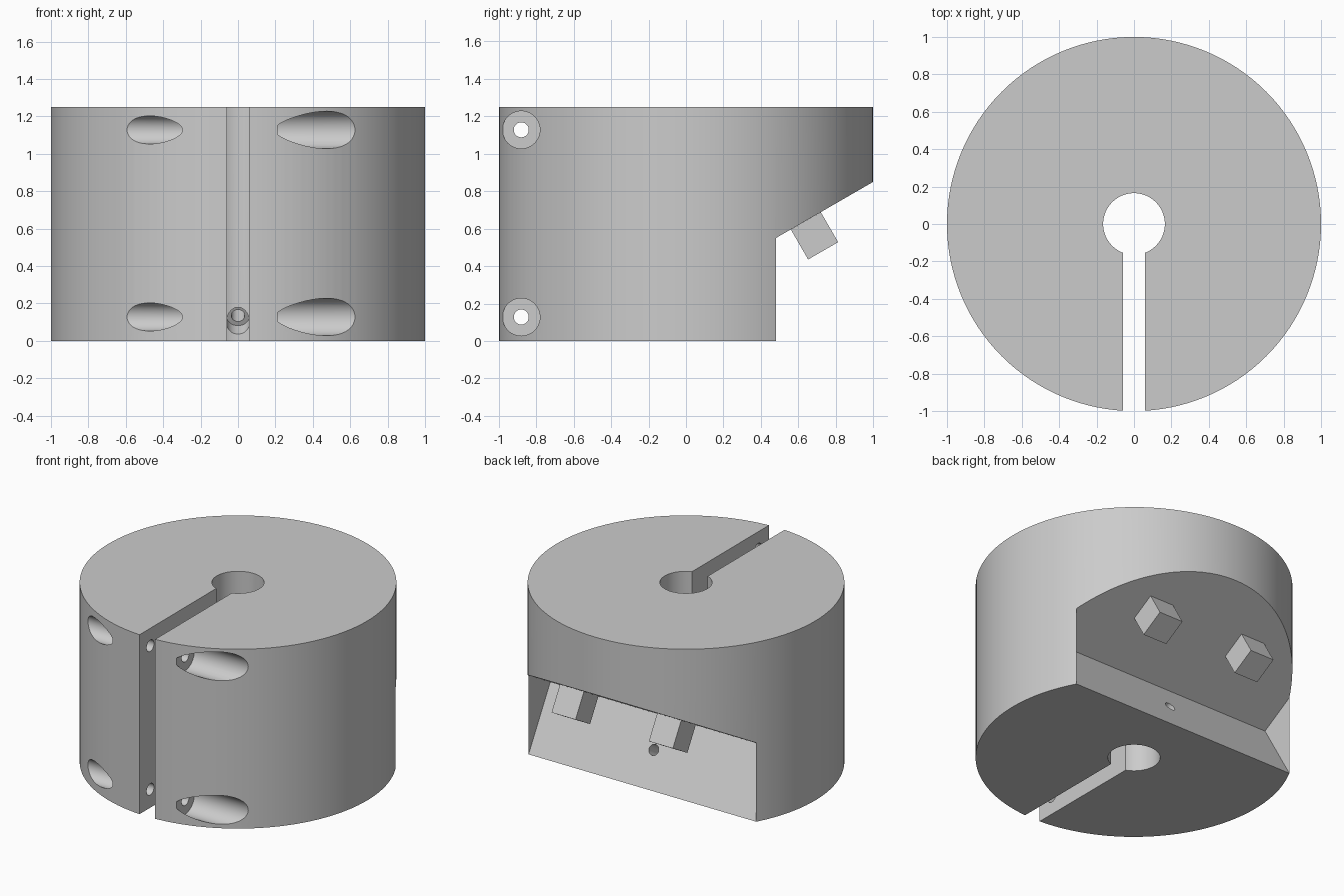
import bpy, bmesh, math
from mathutils import Vector, Matrix

cube = bpy.data.objects.get("Cube")
if cube:
    bpy.data.objects.remove(cube, do_unlink=True)

HEIGHT = 1.25
SLOPE = math.radians(30)
RISE = Vector((0, math.cos(SLOPE), math.sin(SLOPE)))      # up along the sloped face
OUT = Vector((0, math.sin(SLOPE), -math.cos(SLOPE)))      # out of the sloped face
CORNER = Vector((0, 0.242, 0.4125))                       # deepest line of the notch

steel = bpy.data.materials.new("plain_grey")
steel.use_nodes = True
grey = (0.6, 0.6, 0.6, 1)
steel.diffuse_color = grey
steel.node_tree.nodes["Principled BSDF"].inputs["Base Color"].default_value = grey


def finish(name, bm):
    bmesh.ops.recalc_face_normals(bm, faces=bm.faces)
    mesh = bpy.data.meshes.new(name)
    bm.to_mesh(mesh)
    bm.free()
    mesh.materials.append(steel)
    obj = bpy.data.objects.new(name, mesh)
    bpy.context.collection.objects.link(obj)
    return obj


def rod(name, start, end, radius, sides=48):
    """Round bar between two points."""
    start, end = Vector(start), Vector(end)
    axis = end - start
    place = Matrix.Translation((start + end) / 2) @ axis.to_track_quat('Z', 'Y').to_matrix().to_4x4()
    bm = bmesh.new()
    bmesh.ops.create_cone(bm, cap_ends=True, segments=sides, radius1=radius,
                          radius2=radius, depth=axis.length, matrix=place)
    return finish(name, bm)


def prism(name, profile, x0, x1):
    """Side profile (y, z) extruded along x."""
    bm = bmesh.new()
    face = bm.faces.new([bm.verts.new((x0, y, z)) for y, z in profile])
    grown = bmesh.ops.extrude_face_region(bm, geom=[face])["geom"]
    bmesh.ops.translate(bm, vec=(x1 - x0, 0, 0),
                        verts=[v for v in grown if isinstance(v, bmesh.types.BMVert)])
    return finish(name, bm)


def cut(body, cutter):
    cutter.hide_render = True
    mod = body.modifiers.new("cut", 'BOOLEAN')
    mod.operation = 'DIFFERENCE'
    mod.solver = 'EXACT'
    mod.object = cutter
    bpy.context.view_layer.objects.active = body
    bpy.ops.object.modifier_apply(modifier=mod.name)
    bpy.data.objects.remove(cutter, do_unlink=True)


# Round collar body with its centre bore and front clamping slot
body = rod("clamp_body", (0, 0, 0), (0, 0, HEIGHT), 1, 128)
cut(body, rod("bore_cutter", (0, 0, -0.2), (0, 0, HEIGHT + 0.2), 0.165, 64))
cut(body, prism("slot_cutter", [(-1.2, -0.2), (0, -0.2), (0, HEIGHT + 0.2), (-1.2, HEIGHT + 0.2)],
                -0.06, 0.06))

# Tilted notch under the back
top_end = CORNER + RISE * 1.3
low_end = CORNER + OUT * 0.65
notch = [CORNER.yz, top_end.yz, (top_end.y, low_end.z), low_end.yz]
cut(body, prism("notch_cutter", notch, -0.877, 0.877))

# Two clamp screw holes: through hole, head recess on the left, nut recess on the right
for z in (0.128, 1.128):
    for x0, x1, radius in ((-1, 1, 0.04), (0.21, 1.2, 0.1), (-1.2, -0.3, 0.075)):
        cut(body, rod("screw_cutter", (x0, -0.88, z), (x1, -0.88, z), radius))

# Tilted screw hole from the bore to the notch wall, with a wider recess at the bore
exit_point = CORNER + OUT * 0.225
cut(body, rod("small_hole_cutter", exit_point - RISE * 0.3, exit_point + RISE * 0.1, 0.036))
cut(body, rod("recess_cutter", exit_point - RISE * 0.32, exit_point - RISE * 0.165, 0.062))

# Square pegs standing on the sloped face
for side, x in (("left", 0.375), ("right", -0.375)):
    seat = Vector((x, 0.64, 0.642))
    turn = Matrix((Vector((1, 0, 0)), RISE, OUT)).transposed().to_4x4()
    bm = bmesh.new()
    bmesh.ops.create_cube(bm, size=0.185, matrix=Matrix.Translation(seat + OUT * 0.0925) @ turn)
    finish(side + "_peg", bm)

# Smooth round walls, sharp corners
bpy.ops.object.select_all(action='DESELECT')
body.select_set(True)
bpy.context.view_layer.objects.active = body
bpy.ops.object.shade_smooth_by_angle(angle=math.radians(20))
